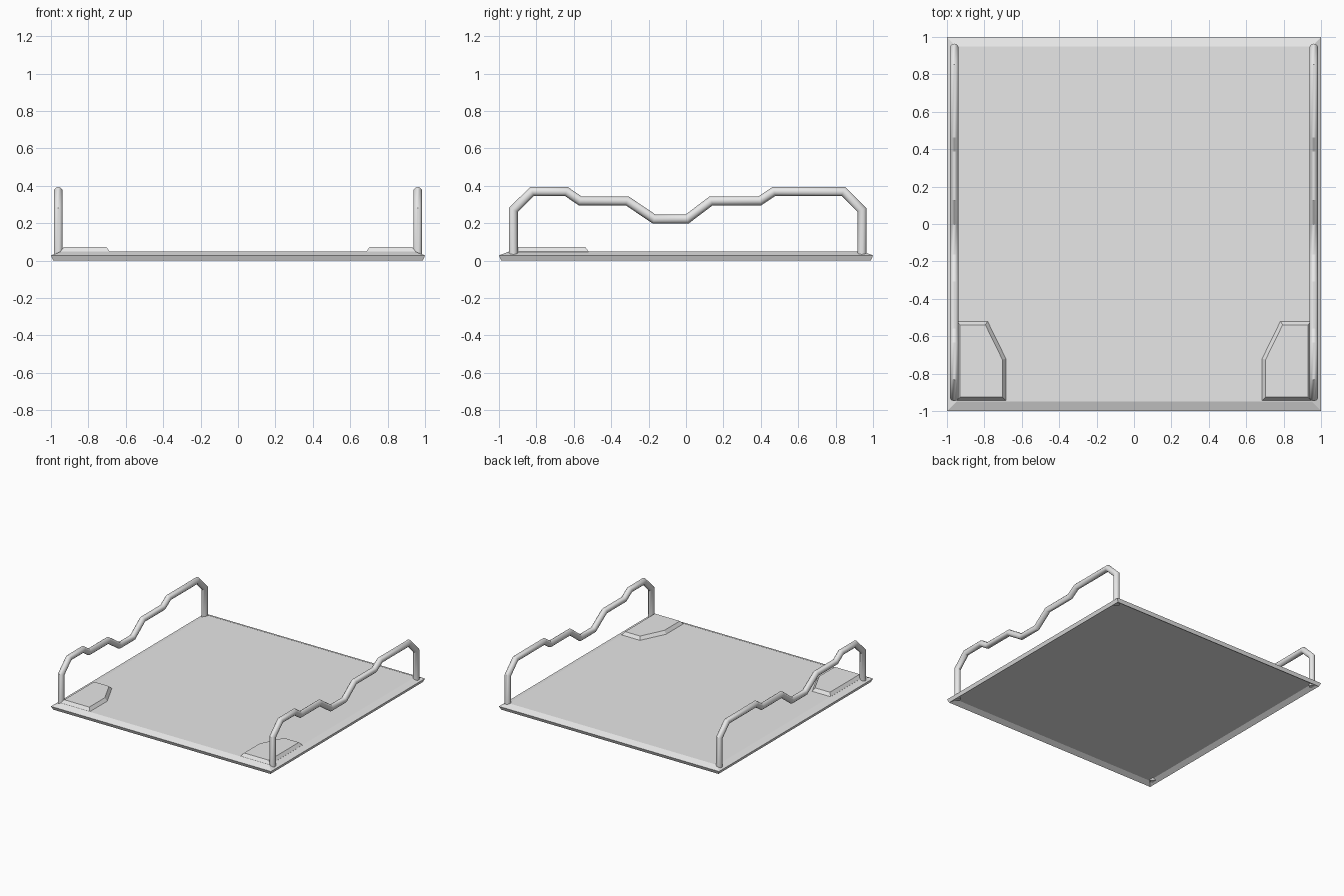
import bpy, bmesh, math
from mathutils import Vector

if "Cube" in bpy.data.objects:
    bpy.data.objects.remove(bpy.data.objects["Cube"], do_unlink=True)

COLOUR = (0.8, 0.8, 0.8, 1)
grey = bpy.data.materials.new("light_grey")
grey.use_nodes = True
grey.diffuse_color = COLOUR
grey.node_tree.nodes["Principled BSDF"].inputs["Base Color"].default_value = COLOUR


def loft(name, rings):
    """Skin a list of closed point rings and cap both ends."""
    bm = bmesh.new()
    loops = [[bm.verts.new(p) for p in ring] for ring in rings]
    n = len(loops[0])
    for a, b in zip(loops, loops[1:]):
        for i in range(n):
            j = (i + 1) % n
            bm.faces.new((a[i], a[j], b[j], b[i]))
    bm.faces.new(loops[0])
    bm.faces.new(loops[-1])
    bmesh.ops.recalc_face_normals(bm, faces=bm.faces)
    mesh = bpy.data.meshes.new(name)
    bm.to_mesh(mesh)
    bm.free()
    mesh.materials.append(grey)
    obj = bpy.data.objects.new(name, mesh)
    bpy.context.collection.objects.link(obj)
    return obj


def square(half, z):
    return [(sx * half, sy * half, z) for sx, sy in ((-1, -1), (1, -1), (1, 1), (-1, 1))]


def inset(points, d):
    """Move a counter-clockwise outline inwards by d."""
    result = []
    for i, p in enumerate(points):
        a = (p - points[i - 1]).normalized()
        b = (points[(i + 1) % len(points)] - p).normalized()
        na, nb = Vector((-a.y, a.x)), Vector((-b.y, b.x))
        result.append(p + (na + nb) * d / (1 + na.dot(nb)))
    return result


def tube_rings(path, x, radius, sides):
    """Rings with mitred corners along a path in the y-z plane."""
    rings = []
    for i, p in enumerate(path):
        a = (p - path[max(i - 1, 0)]) if i else path[1] - p
        b = (path[i + 1] - p) if i + 1 < len(path) else a
        a, b = a.normalized(), b.normalized()
        na, nb = Vector((-a.y, a.x)), Vector((-b.y, b.x))
        mitre = (na + nb) / (1 + na.dot(nb))
        ring = []
        for k in range(sides):
            t = 2 * math.pi * k / sides
            q = p + mitre * radius * math.cos(t)
            ring.append((x + radius * math.sin(t), q.x, q.y))
        rings.append(ring)
    return rings


# Tray with bevelled rim and a shallow recess underneath
loft("tray_plate", [square(0.95, 0.024), square(0.988, 0),
                    square(1, 0.028), square(0.948, 0.048)])

# Rail path (y, z) and front corner pad outline (x, y)
rail = [Vector(p) for p in (
    (-0.923, 0.01), (-0.923, 0.272), (-0.823, 0.37), (-0.64, 0.37), (-0.567, 0.32),
    (-0.315, 0.32), (-0.17, 0.222), (0.005, 0.222), (0.135, 0.32), (0.395, 0.32),
    (0.47, 0.37), (0.842, 0.37), (0.94, 0.272), (0.94, 0.01))]
pad = [Vector(p) for p in (
    (0.95, -0.945), (0.95, -0.52), (0.783, -0.52), (0.685, -0.72), (0.685, -0.945))]
pad_top = inset(pad, 0.019)

for side, label in ((1, "left"), (-1, "right")):
    obj = loft(label + "_rail", tube_rings(rail, side * 0.961, 0.024, 12))
    bpy.ops.object.select_all(action="DESELECT")
    obj.select_set(True)
    bpy.context.view_layer.objects.active = obj
    bpy.ops.object.shade_smooth_by_angle(angle=math.radians(32))
    loft(label + "_corner_pad", [[(side * p.x, p.y, z) for p in outline]
                                 for outline, z in ((pad, 0.04), (pad, 0.048), (pad_top, 0.073))])
